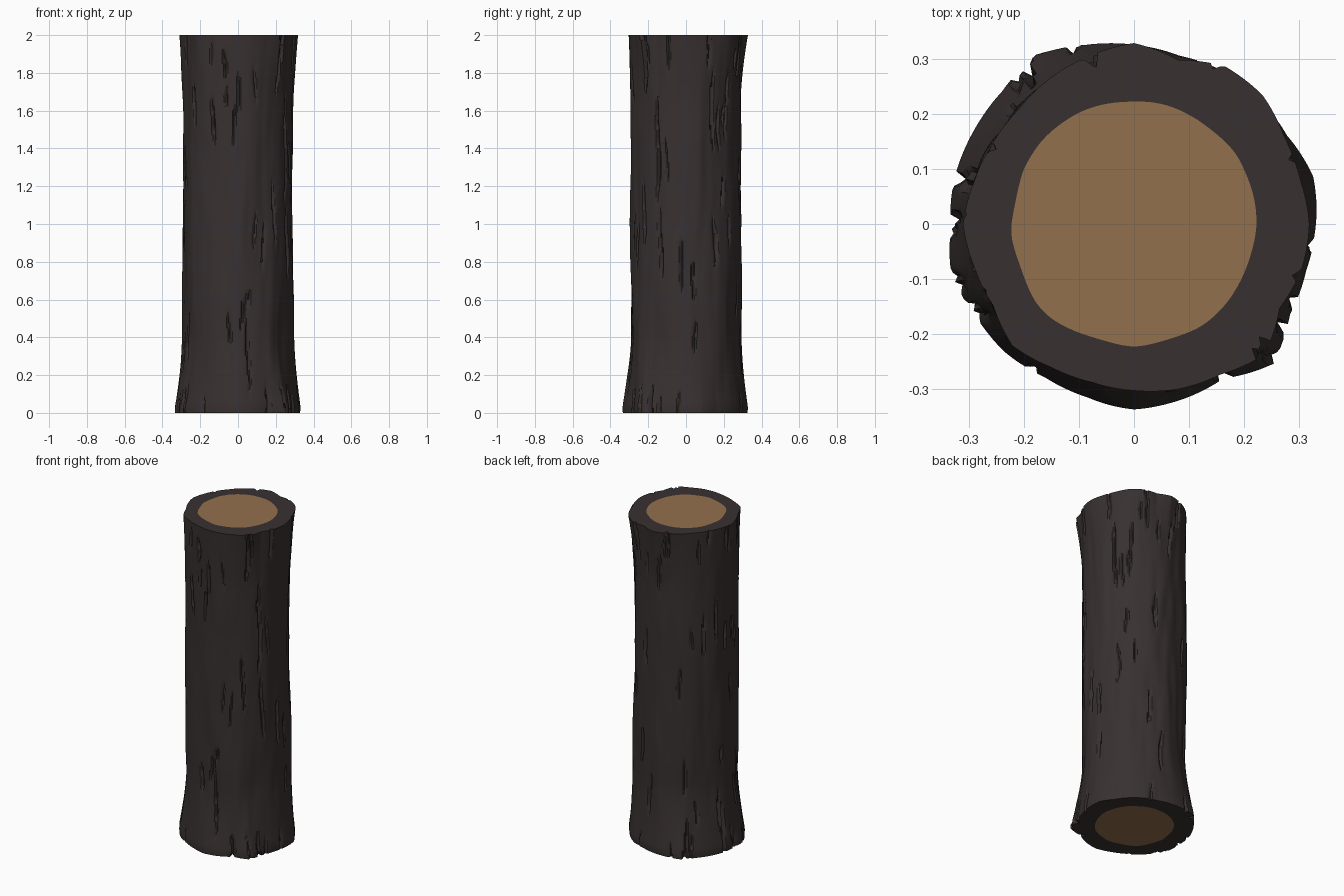
import bpy, bmesh, math, random
from mathutils import noise, Vector

if "Cube" in bpy.data.objects:
    bpy.data.objects.remove(bpy.data.objects["Cube"])

random.seed(7)
COLS, ROWS, H = 240, 80, 2.0

# Radius every 15 degrees (from +x, counter-clockwise) at the ends
TOP = [.318, .312, .315, .33, .33, .308, .328, .315, .305, .295, .295, .30,
       .31, .30, .295, .312, .30, .297, .302, .31, .315, .335, .305, .315]
BASE = [.335, .342, .325, .325, .325, .32, .33, .342, .362, .345, .342, .342,
        .338, .35, .338, .335, .326, .33, .342, .336, .328, .366, .332, .328]


def material(name, rgb):
    m = bpy.data.materials.new(name)
    m.diffuse_color = (*rgb, 1)
    m.use_nodes = True
    m.node_tree.nodes["Principled BSDF"].inputs["Base Color"].default_value = m.diffuse_color
    return m


def sample(table, a):
    t = (a / math.tau * len(table)) % len(table)
    i = int(t)
    f = t - i
    return table[i] * (1 - f) + table[(i + 1) % len(table)] * f


# Bark cracks: angle, centre height, half length, depth, side that forms a flake
cracks = [(math.radians(a), z, h, d, s) for a, z, h, d, s in [
    (-46, 1.88, .22, .03, 1), (-42, 1.95, .12, .025, -1), (-31, 1.4, .33, .022, 1),
    (-27, .9, .22, .022, -1), (-80, .3, .22, .018, 1), (-50, 1.05, .2, .022, 1),
    (125, .0, .25, .035, 1), (-62, .0, .14, .035, 1), (-105, 1.85, .07, .025, 1),
    (-33, .0, .16, .03, -1), (105, 1.95, .12, .025, 1), (28, 1.6, .25, .022, 1)]]
for i in range(75):
    if i < 14:
        z, h = random.uniform(0, .06), random.uniform(.08, .17)
    elif i < 26:
        z, h = random.uniform(1.86, 2), random.uniform(.06, .14)
    else:
        z, h = random.uniform(.15, 1.85), random.uniform(.05, .16)
    cracks.append((random.uniform(0, math.tau), z, h,
                   random.uniform(.01, .022), random.choice((-1, 1))))


def radius(a, z):
    bottom = max(0, 1 - z / .42) ** 1.6
    top = max(0, 1 - (H - z) / .36) ** 1.6
    p = Vector((math.cos(a) * 2.2, math.sin(a) * 2.2, z * 1.3))
    r = .292 + .011 * noise.noise(p) + .005 * noise.noise(p * 2.7)
    r += (sample(BASE, a) - r) * bottom + (sample(TOP, a) - r) * top
    cut = 0
    for ca, cz, h, d, s in cracks:
        v = abs(z - cz) / h
        if v < 1:
            wob = .025 * math.sin(z * 13 + ca * 5)
            u = ((a - ca - wob + math.pi) % math.tau - math.pi) * s
            taper = min(1, 1.6 * (1 - v))
            if -.012 < u < .05 * taper:      # steep lip, gentle far side
                cut = max(cut, d * taper * (1 - max(0, u) / .05))
    if z < .03:
        r -= (.03 - z) * .25
    return r - cut


def ring(bm, rad, z):
    return [bm.verts.new((rad(a) * math.cos(a), rad(a) * math.sin(a), z))
            for a in (math.tau * k / COLS for k in range(COLS))]


def bridge(bm, lo, hi, flip=False):
    for k in range(COLS):
        n = (k + 1) % COLS
        q = (lo[k], lo[n], hi[n], hi[k])
        bm.faces.new(q[::-1] if flip else q)


def heart(a):
    return .222 + .012 * noise.noise(Vector((math.cos(a) * 2, math.sin(a) * 2, 5)))


# Log: bark sides, bark rims and wooden cut ends
bm = bmesh.new()
rings = []
for j in range(ROWS + 1):
    z = H * j / ROWS
    rings.append(ring(bm, lambda a: radius(a, z), z))
for lo, hi in zip(rings, rings[1:]):
    bridge(bm, lo, hi)
for edge, z, low in ((rings[0], 0, True), (rings[-1], H, False)):
    inner = ring(bm, heart, z)
    bridge(bm, edge, inner, flip=low)
    face = bm.faces.new(inner[::-1] if low else inner)
    face.material_index = 1
bmesh.ops.recalc_face_normals(bm, faces=bm.faces[:])

mesh = bpy.data.meshes.new("log")
bm.to_mesh(mesh)
bm.free()
mesh.materials.append(material("dark bark", (.040, .030, .030)))
mesh.materials.append(material("cut wood", (.290, .160, .076)))
log = bpy.data.objects.new("log", mesh)
bpy.context.collection.objects.link(log)
bpy.context.view_layer.objects.active = log
log.select_set(True)
bpy.ops.object.shade_smooth_by_angle(angle=math.radians(30))
